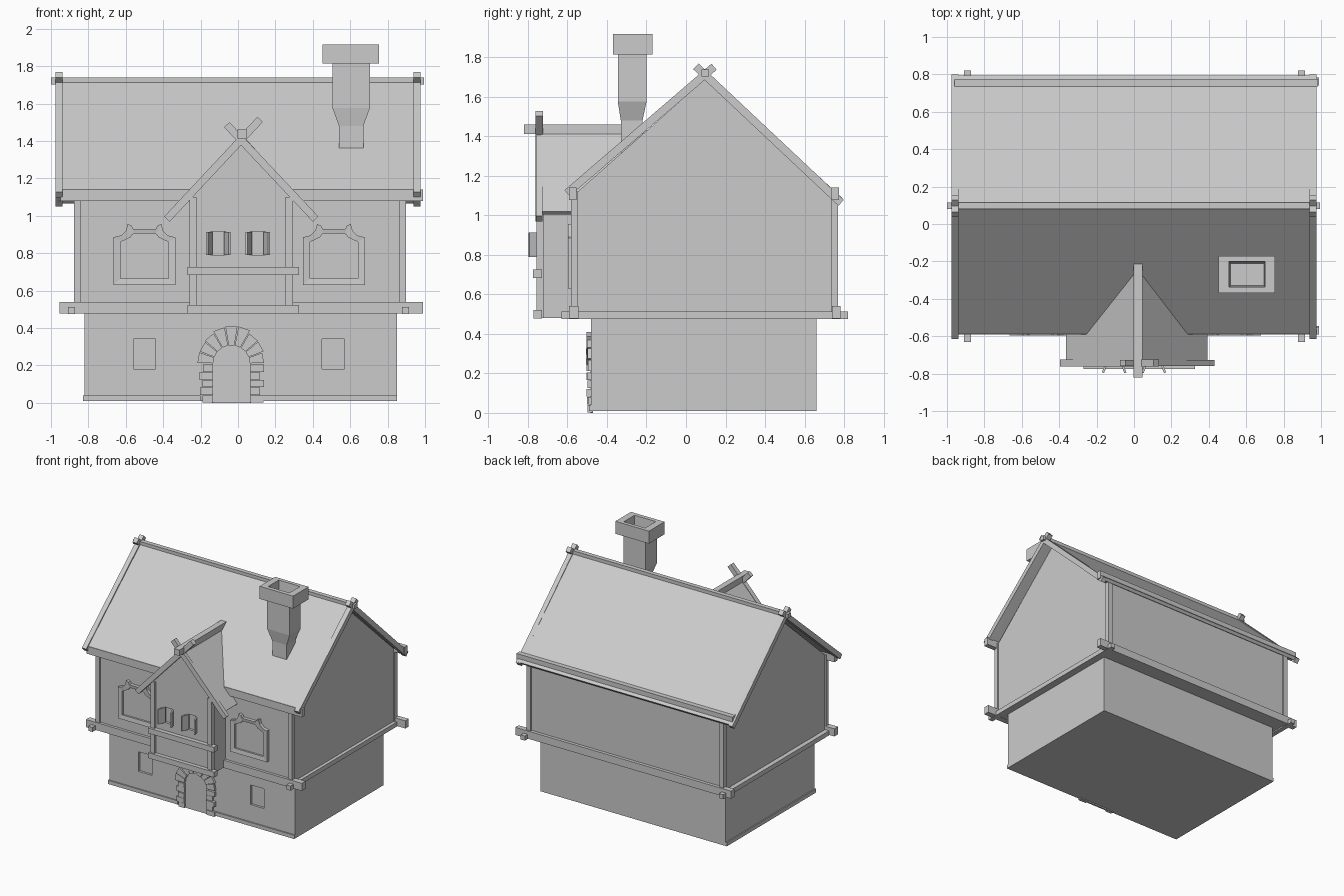
import bpy, bmesh, math, random
from mathutils import Vector

if "Cube" in bpy.data.objects:
    bpy.data.objects.remove(bpy.data.objects["Cube"])

random.seed(4)


def finish(name, bm):
    bmesh.ops.recalc_face_normals(bm, faces=bm.faces[:])
    me = bpy.data.meshes.new(name)
    bm.to_mesh(me)
    bm.free()
    ob = bpy.data.objects.new(name, me)
    bpy.context.collection.objects.link(ob)
    return ob


def loft(name, rings):
    """Skin equal-sized rings of points and cap both ends."""
    bm = bmesh.new()
    vs = [[bm.verts.new(p) for p in r] for r in rings]
    n = len(vs[0])
    for a, b in zip(vs, vs[1:]):
        for i in range(n):
            j = (i + 1) % n
            bm.faces.new((a[i], a[j], b[j], b[i]))
    bm.faces.new(vs[0])
    bm.faces.new(vs[-1])
    return finish(name, bm)


def prism_x(name, yz, x0, x1):
    return loft(name, [[(x, y, z) for y, z in yz] for x in (x0, x1)])


def prism_y(name, xz, y0, y1):
    return loft(name, [[(x, y, z) for x, z in xz] for y in (y0, y1)])


def rect(x0, x1, y0, y1, z):
    return [(x0, y0, z), (x1, y0, z), (x1, y1, z), (x0, y1, z)]


def box(name, x0, x1, y0, y1, z0, z1):
    return loft(name, [rect(x0, x1, y0, y1, z0), rect(x0, x1, y0, y1, z1)])


def bar(a, b, w):
    """2D outline of a board of width w running from a to b."""
    a, b = Vector(a), Vector(b)
    d = (b - a).normalized() * w / 2
    n = Vector((-d.y, d.x))
    return [tuple(p) for p in (a + n, b + n, b - n, a - n)]


def recess(ob, x0, x1, y0, y1, z0, z1):
    cutter = box("recess_cutter", x0, x1, y0, y1, z0, z1)
    cutter.hide_render = True
    cutter.hide_viewport = True
    m = ob.modifiers.new("recess", 'BOOLEAN')
    m.operation = 'DIFFERENCE'
    m.solver = 'EXACT'
    m.object = cutter


# Ground floor with two small recessed windows
ground = box("ground_floor", -.82, .85, -.48, .66, .01, .48)
for x in (-.56, .45):
    recess(ground, x, x + .12, -.55, -.462, .18, .34)
box("plinth_front_left", -.83, -.20, -.49, -.47, .01, .04)
box("plinth_front_right", .13, .85, -.49, -.47, .01, .04)
box("plinth_side", -.83, -.81, -.49, .66, .01, .04)

# Upper floor with gable ends
prism_x("upper_floor", [(-.57, .48), (.757, .48), (.757, 1.09), (.097, 1.69), (-.57, 1.1)], -.865, .888)

# Corner posts
for x in (-.877, .86):
    for y in (-.583, .733):
        box("corner_post", x, x + .037, y, y + .037, .48, 1.12)

# Sill beams, eave beams and ridge beam
box("sill_front", -.955, .99, -.592, -.545, .478, .54)
box("sill_back", -.955, .99, .74, .783, .478, .54)
for x in (-.908, .878):
    box("sill_side", x, x + .037, -.63, .82, .475, .512)
box("eave_beam_front", -.95, .99, -.592, -.553, 1.078, 1.14)
box("eave_beam_back", -.96, .985, .735, .775, 1.078, 1.14)
box("ridge_beam", -1.0, .995, .079, .116, 1.703, 1.738)

# Main roof slopes and crossed barge boards
ridge = (.097, 1.71)
prism_x("roof_front", bar((-.58, 1.13), ridge, .026), -.955, .955)
prism_x("roof_back", bar((.785, 1.075), ridge, .026), -.955, .955)
for x in (-.977, .937):
    prism_x("barge_board_front", bar((-.602, 1.112), (.142, 1.752), .04), x, x + .04)
    prism_x("barge_board_back", bar((.785, 1.063), (.05, 1.754), .04), x + .001, x + .039)

# Dormer bay under its own small gable
bay = prism_y("dormer_bay", [(-.25, .48), (.285, .48), (.285, 1.11), (.02, 1.39), (-.25, 1.11)], -.74, -.3)
for x in (-.26, .255):
    box("dormer_post", x, x + .038, -.757, -.72, .48, 1.10)
box("dormer_sill", -.27, .325, -.772, -.73, .478, .522)
box("dormer_rail", -.27, .325, -.775, -.73, .682, .725)
box("dormer_ridge", -.002, .046, -.82, -.2, 1.412, 1.46)
apex = (.02, 1.418)
prism_y("dormer_roof_left", bar((-.355, 1.012), apex, .024), -.735, -.2)
prism_y("dormer_roof_right", bar((.385, 1.012), apex, .024), -.735, -.2)
prism_y("dormer_barge_left", bar((-.38, .982), (.118, 1.515), .04), -.762, -.724)
prism_y("dormer_barge_right", bar((.415, .982), (-.06, 1.487), .04), -.759, -.727)

# Two dormer windows with open shutters
for cx in (-.106, .106):
    recess(bay, cx - .04, cx + .04, -.8, -.72, .79, .915)
    for s in (-1, 1):
        base = [(cx + s * .036, -.735), (cx + s * .06, -.795)]
        outline = bar(base[0], base[1], .012)
        loft("shutter", [[(x, y, z) for x, y in outline] for z in (.79, .912)])

# Shaped frames of the large front windows (outer and inner half profile)
outer = [(.165, .63), (.165, .885), (.125, .895), (.1, .92), (.09, .955), (.07, .948), (.06, .93)]
inner = [(.128, .665), (.128, .86), (.105, .87), (.075, .885), (.065, .9), (.055, .905), (.045, .905)]


def mirrored(half, cx):
    return [(cx + x, z) for x, z in half] + [(cx - x, z) for x, z in reversed(half)]


for cx in (-.5, .513):
    bm = bmesh.new()
    o, i = mirrored(outer, cx), mirrored(inner, cx)
    rings = [[bm.verts.new((x, y, z)) for x, z in p]
             for p, y in ((o, -.565), (o, -.597), (i, -.593), (i, -.578))]
    n = len(o)
    for a, b in zip(rings, rings[1:]):
        for k in range(n):
            bm.faces.new((a[k], a[(k + 1) % n], b[(k + 1) % n], b[k]))
    bm.faces.new(rings[-1])
    finish("window_frame", bm)

# Door panel and rough stone arch
dx, dz = -.035, .21
arc = [(dx + .105 * math.cos(t * math.pi / 10), dz + .105 * math.sin(t * math.pi / 10)) for t in range(11)]
prism_y("door", [(dx + .105, 0)] + arc + [(dx - .105, 0)], -.484, -.47)
count = 9
for k in range(count):
    a0, a1 = (math.pi * (k + d) / count for d in (.04, .96))
    ro = .172 + random.uniform(-.006, .008) + .025 * math.sin((a0 + a1) / 2)
    pts = [(dx + r * math.cos(a), dz + r * math.sin(a))
           for r, a in ((.098, a0), (ro, a0), (ro, a1), (.098, a1))]
    prism_y("arch_stone", pts, -.496 - random.uniform(0, .01), -.47)
for s in (-1, 1):
    z = .002
    for k in range(5):
        w = .05 + .018 * ((k + (s > 0)) % 2) + random.uniform(0, .008)
        h = .038
        e = sorted((dx + s * .098, dx + s * (.098 + w)))
        box("jamb_stone", e[0], e[1], -.496 - random.uniform(0, .01), -.47, z, z + h)
        z += h + .003

# Chimney: narrow foot, flare, shaft, cap and hollow flue
loft("chimney", [
    rect(.54, .67, -.33, -.22, 1.3),
    rect(.54, .67, -.33, -.22, 1.48),
    rect(.505, .705, -.345, -.2, 1.575),
    rect(.505, .705, -.345, -.2, 1.815),
    rect(.453, .755, -.37, -.17, 1.815),
    rect(.453, .755, -.37, -.17, 1.917),
    rect(.508, .7, -.337, -.2, 1.917),
    rect(.515, .695, -.33, -.21, 1.82)])
